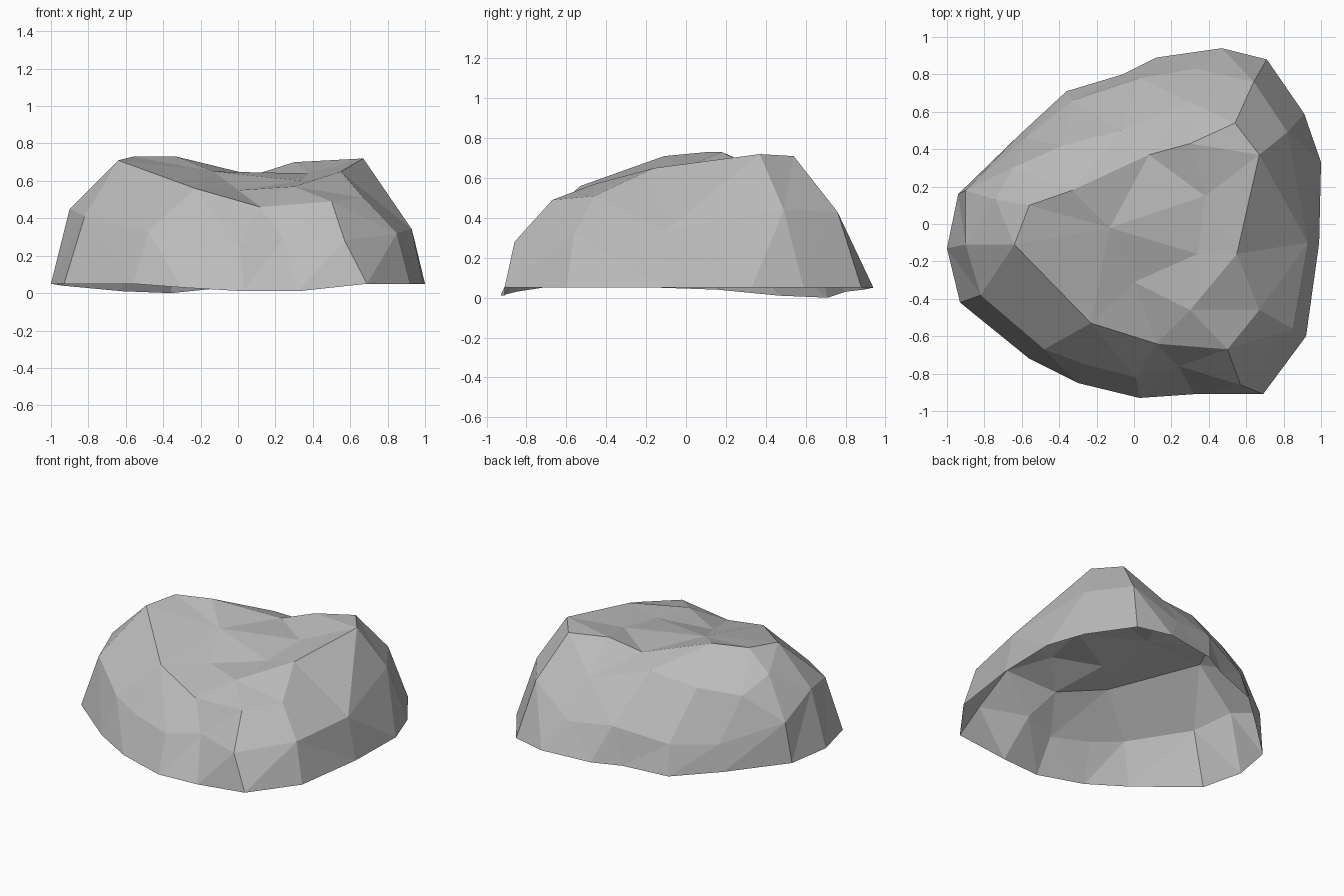
import bpy
import bmesh
from mathutils import Vector
from mathutils.geometry import delaunay_2d_cdt

default_cube = bpy.data.objects.get("Cube")
if default_cube:
    bpy.data.objects.remove(default_cube, do_unlink=True)

UNIT = 0.01  # outlines are given in hundredths

# Open lower edge of the boulder, resting on the ground
ground_outline = [
    (-100, -13, 5), (-93, -42, 5), (-56, -72, 5), (-30, -85, 3), (3, -93, 1),
    (32, -91, 1), (69, -91, 5), (92, -60, 5), (99, -10, 5), (100, 33, 5),
    (91, 59, 5), (71, 88, 5), (47, 94, 5), (12, 89, 4), (-6, 80, 3),
    (-36, 71, 0), (-62, 47, 1), (-94, 16, 4)]

# Steep wall top, one loop inside the ground outline
wall_outline = [
    (-90, -11, 45), (-82, -38, 41), (-48, -67, 33), (-26, -75, 28),
    (1, -82, 25), (24, -76, 29), (57, -86, 28), (85, -56, 32), (93, -10, 34),
    (82, 49, 44), (64, 76, 43), (33, 83, 25), (3, 78, 28), (-33, 66, 20),
    (-58, 46, 19), (-90, 18, 32)]

# Crest around the hollow on top
crest_outline = [
    (-64, -11, 71), (-23, -53, 56), (12, -64, 46), (50, -67, 49),
    (67, -46, 51), (55, -16, 65), (67, 37, 72), (54, 54, 71), (30, 43, 70),
    (8, 37, 63), (-7, 50, 59), (-33, 18, 73), (-56, 10, 73)]

# Single corners in the hollow and on the back slope
hollow_corners = [(0, -31, 55), (30, -46, 57), (34, -16, 60), (38, 15, 64), (-13, -2, 65)]
slope_corners = [(-38, 42, 52), (-65, 30, 49), (-74, 13, 60), (30, 65, 50)]


def join_outlines(loops, loose):
    """Gather all corners, with the edges that close each loop."""
    corners, edges = [], []
    for loop in loops:
        start, count = len(corners), len(loop)
        corners += [Vector(corner) * UNIT for corner in loop]
        edges += [(start + i, start + (i + 1) % count) for i in range(count)]
    corners += [Vector(corner) * UNIT for corner in loose]
    return corners, edges


def build_shell(name, loops, loose, material):
    """Span flat triangles between the loops to make an open shell."""
    corners, edges = join_outlines(loops, loose)
    flat = [corner.to_2d() for corner in corners]
    points, _, faces, sources, _, _ = delaunay_2d_cdt(flat, edges, [], 1, 1e-5)

    bm = bmesh.new()
    verts = []
    for point, source in zip(points, sources):
        height = corners[source[0]].z if source else 0.0
        verts.append(bm.verts.new((point.x, point.y, height)))
    for face in faces:
        bm.faces.new([verts[i] for i in face])
    for face in bm.faces:
        face.normal_update()
        if face.normal.z < 0:
            face.normal_flip()
        face.smooth = False

    mesh = bpy.data.meshes.new(name)
    bm.to_mesh(mesh)
    bm.free()
    mesh.materials.append(material)
    shell = bpy.data.objects.new(name, mesh)
    bpy.context.collection.objects.link(shell)
    return shell


def make_material(name, color):
    material = bpy.data.materials.new(name)
    material.use_nodes = True
    material.diffuse_color = color
    material.node_tree.nodes["Principled BSDF"].inputs["Base Color"].default_value = color
    return material


stone_grey = make_material("stone_grey", (0.5, 0.5, 0.5, 1))
build_shell("boulder", [ground_outline, wall_outline, crest_outline],
            hollow_corners + slope_corners, stone_grey)
